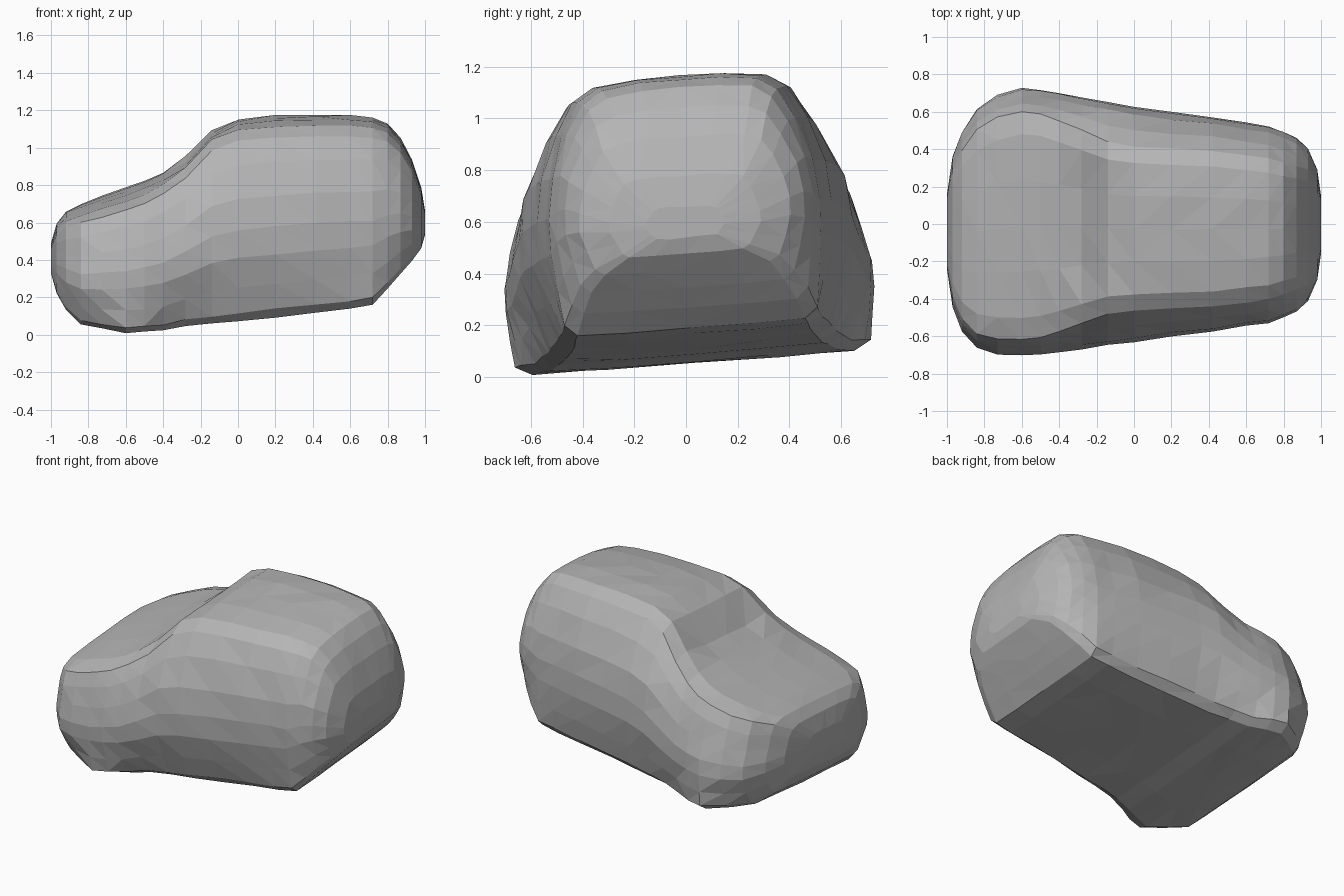
import bpy, bmesh, random

random.seed(4)
old = bpy.data.objects.get("Cube")
if old:
    bpy.data.objects.remove(old, do_unlink=True)

grey = bpy.data.materials.new("plain_grey")
grey.use_nodes = True
grey.diffuse_color = (0.46, 0.46, 0.46, 1)
grey.node_tree.nodes["Principled BSDF"].inputs["Base Color"].default_value = (0.46, 0.46, 0.46, 1)

# Stations nose to tail: x, underside, top, half width, sill ratio, roof ratio
STATIONS = [
    (-1.00, 0.34, 0.48, 0.20, 0.80, 0.80),
    (-0.97, 0.24, 0.58, 0.40, 0.84, 0.83),
    (-0.92, 0.16, 0.64, 0.53, 0.85, 0.85),
    (-0.84, 0.09, 0.68, 0.635, 0.85, 0.86),
    (-0.73, 0.07, 0.72, 0.69, 0.89, 0.86),
    (-0.60, 0.055, 0.765, 0.71, 0.97, 0.86),
    (-0.50, 0.055, 0.80, 0.705, 0.94, 0.85),
    (-0.40, 0.06, 0.85, 0.69, 0.89, 0.82),
    (-0.28, 0.08, 0.94, 0.67, 0.87, 0.77),
    (-0.14, 0.09, 1.09, 0.645, 0.86, 0.71),
    (0.00, 0.105, 1.14, 0.625, 0.87, 0.70),
    (0.20, 0.125, 1.16, 0.595, 0.88, 0.72),
    (0.42, 0.15, 1.165, 0.57, 0.89, 0.73),
    (0.60, 0.17, 1.16, 0.54, 0.92, 0.73),
    (0.72, 0.19, 1.15, 0.525, 0.93, 0.72),
    (0.80, 0.27, 1.12, 0.495, 0.92, 0.71),
    (0.87, 0.35, 1.04, 0.46, 0.90, 0.71),
    (0.93, 0.42, 0.93, 0.405, 0.88, 0.75),
    (0.98, 0.48, 0.78, 0.29, 0.85, 0.80),
    (1.00, 0.54, 0.66, 0.15, 0.80, 0.80),
]


def half_section(sill, roof):
    """Width and height fractions from the underside up to the roof."""
    return [(0.5 * sill, 0), (0.9 * sill, 0.005), (sill, 0.05),
            (0.5 * (sill + 1), 0.18), (1, 0.34), (1, 0.48),
            (0.96, 0.64), (0.5 * (roof + 0.97), 0.81), (roof, 0.93),
            (0.8 * roof, 0.98), (0.4 * roof, 1)]


def section(x, low, high, width, sill, roof):
    half = half_section(sill, roof)
    right = [(-w, h) for w, h in half]
    ring = [(0, 0)] + half + [(0, 1)] + right[::-1]
    # The nose sits off centre and the windscreen is hollow between its pillars
    nose_shift = -0.05 * max(0, min(1, (-0.65 - x) / 0.25))
    hollow = 0.045 * max(0, 1 - abs(x + 0.24) / 0.2)
    points = []
    for w, h in ring:
        y, z = w * width, low + h * (high - low)
        if h == 1:
            z -= hollow
        # The body leans to one side, most of all below the waist
        lean = 0.07 if z < 0.5 else 0.04
        lean_y = y + nose_shift - lean * (z - 0.5)
        lean_z = z + 0.075 * y
        wobble = [random.uniform(-0.004, 0.004) for _ in range(2)]
        points.append((x, lean_y + wobble[0], max(0, lean_z + wobble[1])))
    return points


# Lofted car body
bm = bmesh.new()
rings = [[bm.verts.new(p) for p in section(*s)] for s in STATIONS]
for a, b in zip(rings, rings[1:]):
    for i in range(len(a)):
        j = (i + 1) % len(a)
        bm.faces.new((a[i], a[j], b[j], b[i]))
bm.faces.new(rings[0])
bm.faces.new(rings[-1][::-1])
bmesh.ops.triangulate(bm, faces=bm.faces[:], quad_method='SHORT_EDGE')
bmesh.ops.recalc_face_normals(bm, faces=bm.faces[:])
mesh = bpy.data.meshes.new("car_body")
bm.to_mesh(mesh)
bm.free()
mesh.materials.append(grey)
body = bpy.data.objects.new("car_body", mesh)
bpy.context.scene.collection.objects.link(body)
